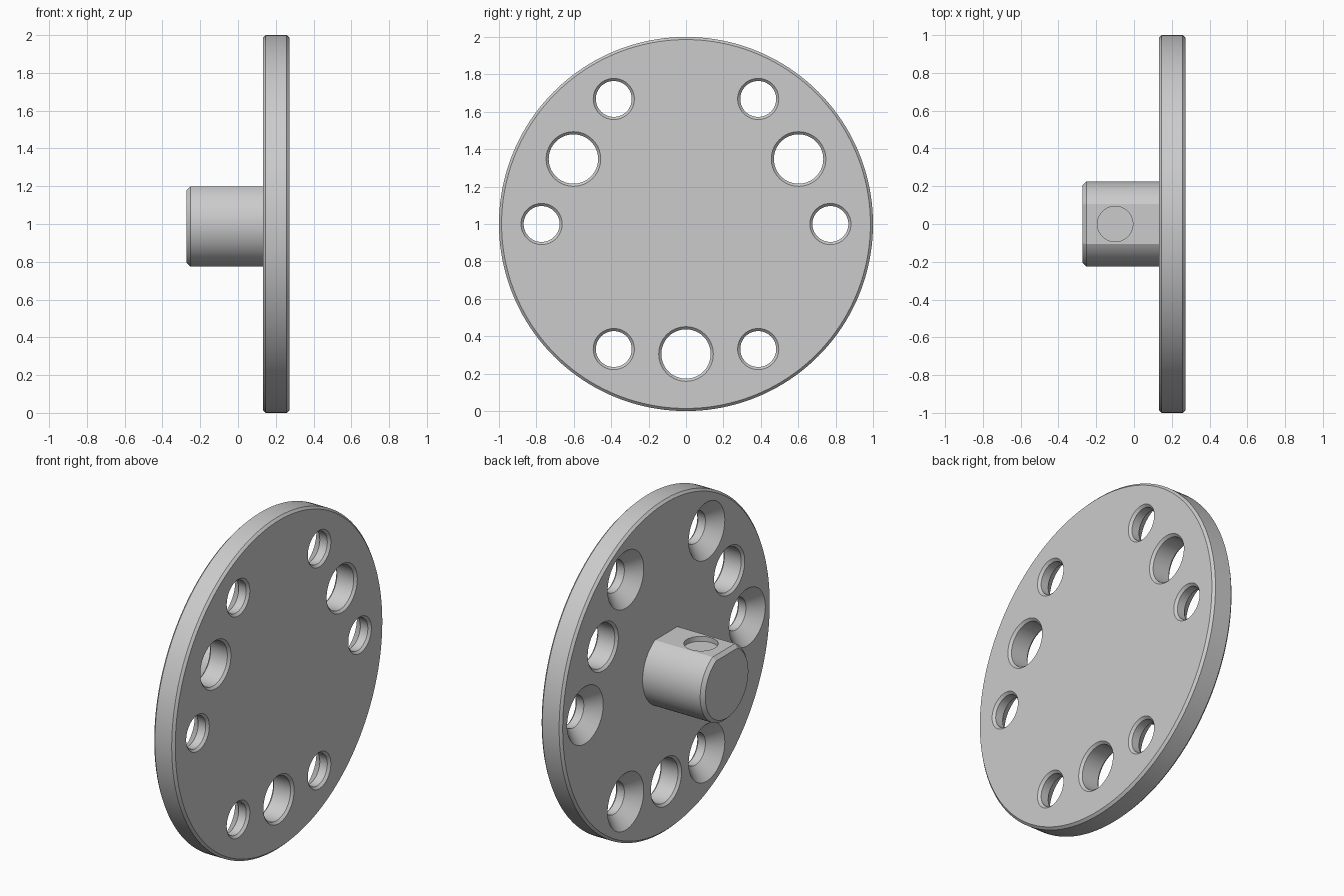
import bpy, bmesh
from math import sin, cos, asin, pi, radians

if "Cube" in bpy.data.objects:
    bpy.data.objects.remove(bpy.data.objects["Cube"], do_unlink=True)

grey = bpy.data.materials.new("light grey metal")
grey.use_nodes = True
COLOUR = (0.6, 0.6, 0.6, 1)
grey.diffuse_color = COLOUR
grey.node_tree.nodes["Principled BSDF"].inputs["Base Color"].default_value = COLOUR

BACK, FACE = 0.132, 0.272      # x of the two plate faces
TIP = -0.272                   # x of the hub end
CENTRE = 1.0                   # height of the axis
HUB_R, HUB_FLAT = 0.225, 0.198
EDGE = 0.014
OUT = 0.02                     # how far cutters overshoot


def loft(name, rings):
    """Closed solid skinned through rings of points."""
    bm = bmesh.new()
    loops = [[bm.verts.new(p) for p in ring] for ring in rings]
    n = len(loops[0])
    for a, b in zip(loops, loops[1:]):
        for i in range(n):
            j = (i + 1) % n
            bm.faces.new((a[i], a[j], b[j], b[i]))
    bm.faces.new(loops[0][::-1])
    bm.faces.new(loops[-1])
    bmesh.ops.recalc_face_normals(bm, faces=bm.faces)
    mesh = bpy.data.meshes.new(name)
    bm.to_mesh(mesh)
    bm.free()
    mesh.materials.append(grey)
    obj = bpy.data.objects.new(name, mesh)
    bpy.context.collection.objects.link(obj)
    return obj


def turned(name, profile, y=0, z=CENTRE, n=64):
    """Solid turned around the x direction from (x, radius) pairs."""
    angles = [2 * pi * i / n for i in range(n)]
    return loft(name, [[(x, y + r * cos(a), z + r * sin(a)) for a in angles]
                       for x, r in profile])


def d_ring(x, inset, n=72):
    """Round section with a flat on top."""
    r = HUB_R - inset
    start = asin((HUB_FLAT - inset) / r)
    sweep = pi + 2 * start
    angles = [start - sweep * i / n for i in range(n + 1)]
    return [(x, r * cos(a), CENTRE + r * sin(a)) for a in angles]


def cut(obj, cutter):
    cutter.hide_render = True
    mod = obj.modifiers.new("cut", 'BOOLEAN')
    mod.operation = 'DIFFERENCE'
    mod.solver = 'EXACT'
    mod.object = cutter
    bpy.context.view_layer.objects.active = obj
    bpy.ops.object.modifier_apply(modifier=mod.name)
    bpy.data.objects.remove(cutter, do_unlink=True)


# Round plate with chamfered rims
plate = turned("round_plate", [(BACK, 1 - EDGE), (BACK + EDGE, 1),
                               (FACE - EDGE, 1), (FACE, 1 - EDGE)], n=160)

# Six countersunk screw holes
BORE, SINK = 0.096, 0.172
screw = [(BACK - OUT, SINK + OUT), (BACK + SINK - BORE, BORE),
         (FACE - EDGE, BORE), (FACE + OUT, BORE + EDGE + OUT)]
for k in range(6):
    a = radians(60 * k)
    cut(plate, turned("screw_hole_cutter", screw, 0.772 * cos(a), CENTRE + 0.772 * sin(a)))

# Three larger holes, chamfered on both sides
BIG = 0.132
flare = BIG + EDGE + OUT
big = [(BACK - OUT, flare), (BACK + EDGE, BIG), (FACE - EDGE, BIG), (FACE + OUT, flare)]
for k in range(3):
    a = radians(30 + 120 * k)
    cut(plate, turned("large_hole_cutter", big, 0.695 * cos(a), CENTRE + 0.695 * sin(a)))

# Hub with a flat top and chamfered end
hub = loft("hub", [d_ring(TIP, 0.02), d_ring(TIP + 0.02, 0), d_ring(BACK + 0.003, 0)])

# Shallow round recess in the hub flat
top = CENTRE + HUB_FLAT
circle = [2 * pi * i / 48 for i in range(48)]
recess = loft("recess_cutter", [[(-0.1 + 0.094 * cos(a), 0.094 * sin(a), z) for a in circle]
                                for z in (top - 0.03, top + 0.05)])
cut(hub, recess)

# Smooth round walls, sharp edges
bpy.ops.object.select_all(action='DESELECT')
for obj in (plate, hub):
    obj.select_set(True)
bpy.context.view_layer.objects.active = plate
bpy.ops.object.shade_smooth_by_angle(angle=radians(20))
